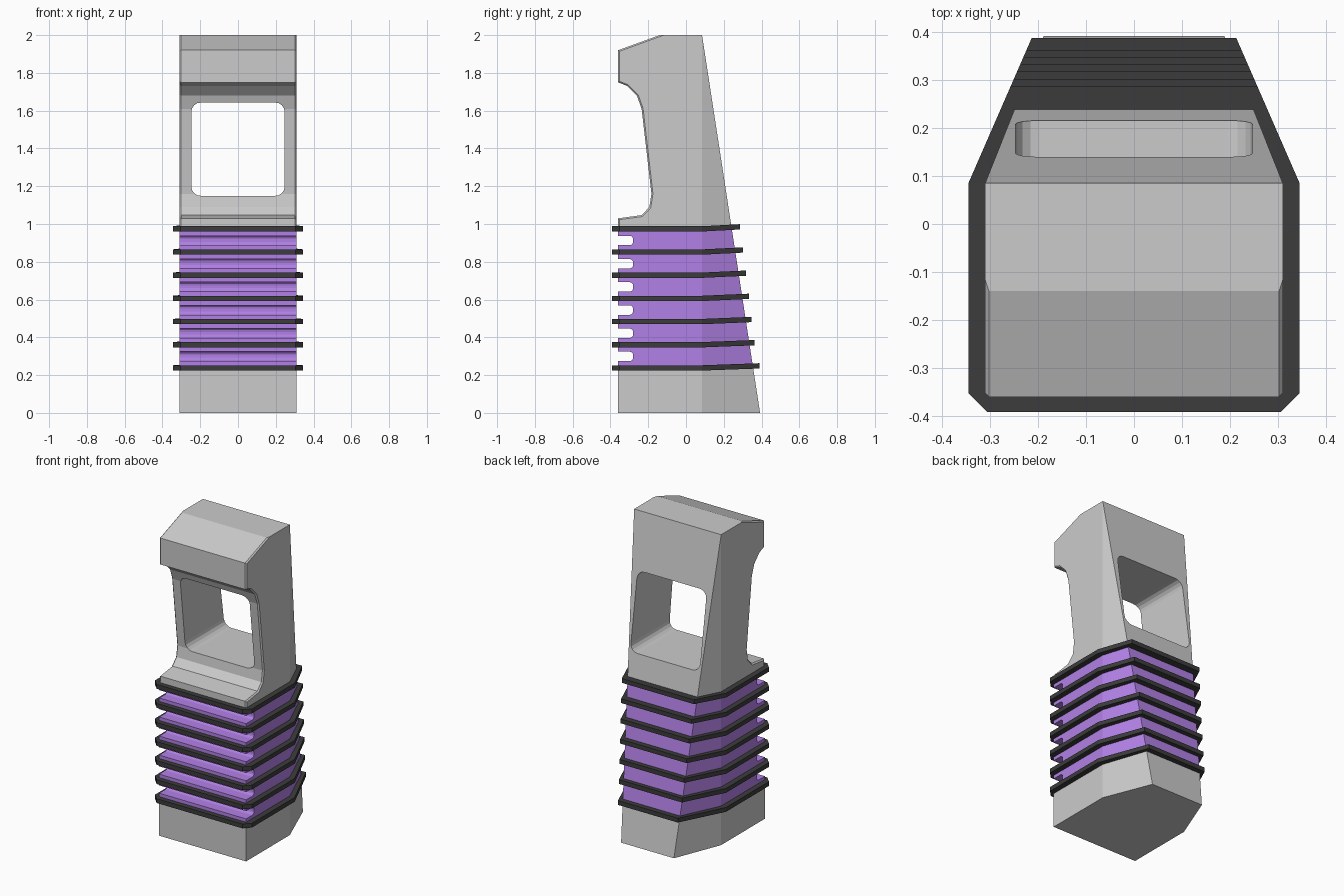
import bpy, bmesh, math
from mathutils import Vector

if "Cube" in bpy.data.objects:
    bpy.data.objects.remove(bpy.data.objects["Cube"])

W = 0.31            # half width of the body
YK = 0.085          # y where the sides begin to taper towards the back


def back_y(z):
    return 0.392 - (0.392 - YK) * z / 2


def material(name, rgb):
    m = bpy.data.materials.new(name)
    m.diffuse_color = (*rgb, 1)
    m.use_nodes = True
    m.node_tree.nodes["Principled BSDF"].inputs["Base Color"].default_value = m.diffuse_color
    return m


def finish(bm, name, mat=None):
    bmesh.ops.recalc_face_normals(bm, faces=bm.faces)
    me = bpy.data.meshes.new(name)
    bm.to_mesh(me)
    bm.free()
    ob = bpy.data.objects.new(name, me)
    bpy.context.collection.objects.link(ob)
    if mat:
        me.materials.append(mat)
    return ob


def extrude(pts, offset, splits=None):
    bm = bmesh.new()
    vs = [bm.verts.new(p) for p in pts]
    for idx in splits or [range(len(vs))]:
        bm.faces.new([vs[i] for i in idx])
    r = bmesh.ops.extrude_face_region(bm, geom=bm.faces[:])
    bmesh.ops.translate(bm, vec=offset,
                        verts=[v for v in r['geom'] if isinstance(v, bmesh.types.BMVert)])
    bmesh.ops.recalc_face_normals(bm, faces=bm.faces)
    return bm


def body(name, profile, mat=None, bevel=0.0):
    """Side profile (y, z) across the width, with both back corners cut off."""
    bm = extrude([(-W, y, z) for y, z in profile], (2 * W, 0, 0))
    if bevel:
        edges = [e for e in bm.edges if all(v.co.y < 0 for v in e.verts)
                 and abs(e.verts[0].co.x - e.verts[1].co.x) < 1e-4]
        bmesh.ops.bevel(bm, geom=edges, offset=bevel, segments=1,
                        affect='EDGES', profile=0.5)
    for s in (-1, 1):
        r = bmesh.ops.bisect_plane(bm, geom=bm.verts[:] + bm.edges[:] + bm.faces[:],
                                   plane_co=(s * W, YK, 0),
                                   plane_no=Vector((s, 0.397, 0)).normalized(),
                                   clear_outer=True, dist=1e-5)
        bmesh.ops.holes_fill(bm, edges=[e for e in bm.edges if e.is_boundary], sides=0)
    return finish(bm, name, mat)


purple = material("purple", (0.45, 0.22, 0.8))
dark = material("dark", (0.045, 0.045, 0.045))
ring_z = [0.238 + 0.1227 * i for i in range(7)]
z0, z1 = ring_z[0], ring_z[-1]

# Base block
body("base", [(-0.36, 0), (back_y(0), 0), (back_y(z0), z0), (-0.36, z0)])

# Coloured core with a rounded slot between each pair of rings
core = [(back_y(z1), z1), (back_y(z0), z0), (-0.36, z0)]
for z in ring_z[:-1]:
    c, h, r = z + 0.061, 0.025, 0.018
    core.append((-0.36, c - h))
    for s in (-1, 1):
        arc = [(-0.28 - r + r * math.sin(a), c + s * (h - r + r * math.cos(a)))
               for a in (0, math.pi / 6, math.pi / 3, math.pi / 2)]
        core += arc if s < 0 else arc[::-1]
    core.append((-0.36, c + h))
core.append((-0.36, z1))
body("ribbed_core", core, purple)

# Upper frame with a scooped front
frame = body("upper_frame", [
    (back_y(z1), z1), (YK, 2), (-0.14, 2), (-0.36, 1.92), (-0.36, 1.75),
    (-0.31, 1.73), (-0.26, 1.68), (-0.235, 1.61), (-0.183, 1.16),
    (-0.194, 1.09), (-0.235, 1.047), (-0.36, 1.03), (-0.36, z1)], bevel=0.008)

# Rounded window through the frame
win, r = [], 0.05
for k, (sx, sz) in enumerate([(1, 1), (-1, 1), (-1, -1), (1, -1)]):
    for j in range(5):
        a = math.pi / 2 * (k + j / 4)
        win.append((sx * (0.247 - r) + r * math.cos(a), -0.6,
                    1.396 + sz * (0.247 - r) + r * math.sin(a)))
cutter = finish(extrude(win, (0, 1.2, 0)), "window_cutter")
cutter.hide_render = True
cutter.hide_set(True)
cut = frame.modifiers.new("window", 'BOOLEAN')
cut.operation, cut.object, cut.solver = 'DIFFERENCE', cutter, 'EXACT'

# Dark rings, kinked slightly upwards at the back
for i, z in enumerate(ring_z):
    yb = 0.388 if i == 0 else 0.378 - 0.0152 * i
    xb = 0.345 - 0.436 * (yb - YK)
    b = z - 0.014
    pts = [(-0.345, YK, b), (-0.345, -0.352, b), (-0.305, -0.392, b),
           (0.305, -0.392, b), (0.345, -0.352, b), (0.345, YK, b),
           (xb, yb, b + 0.011), (-xb, yb, b + 0.011)]
    finish(extrude(pts, (0, 0, 0.028), [range(6), (0, 5, 6, 7)]), f"ring_{i + 1}", dark)
